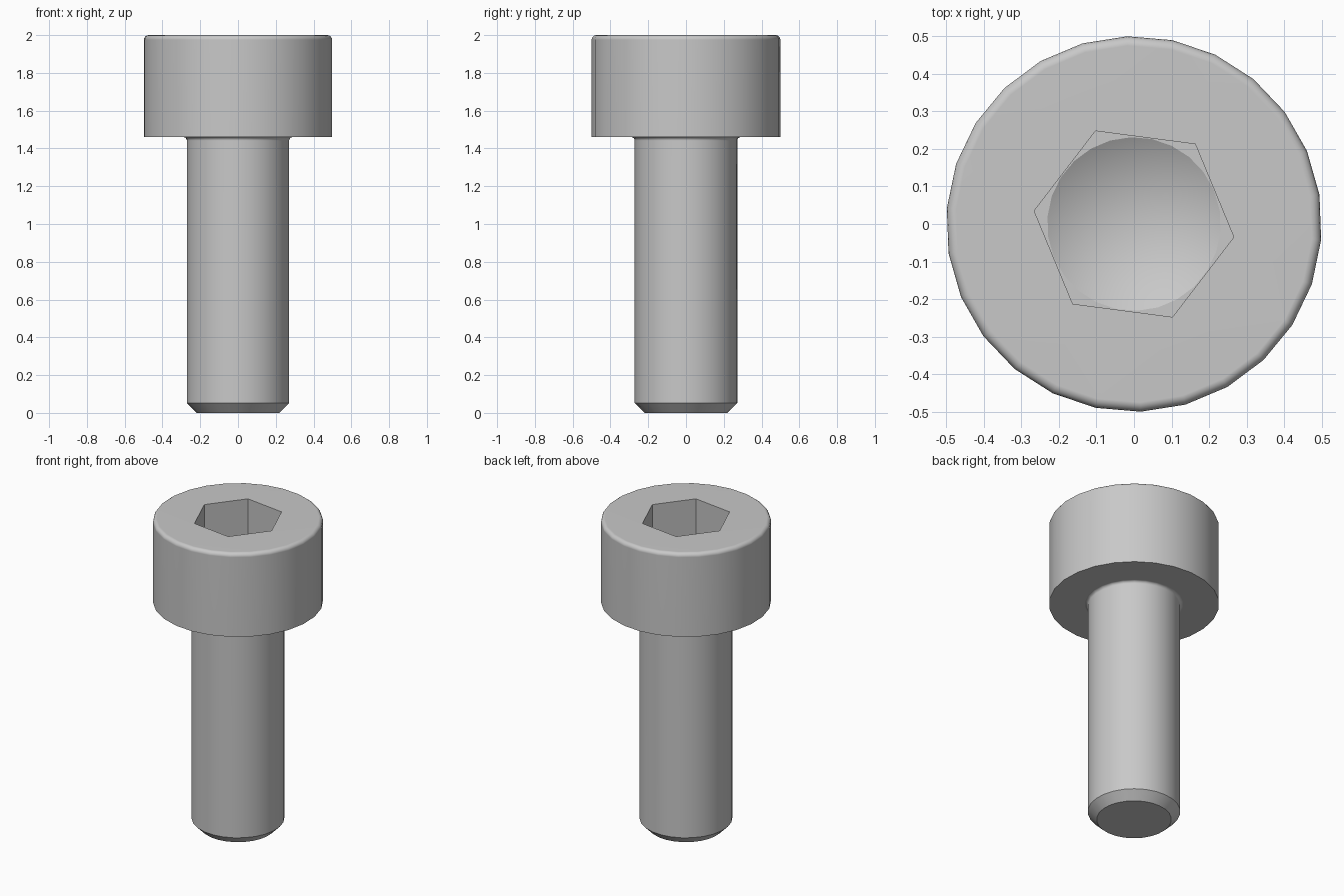
import bpy
import bmesh
from math import cos, sin, pi, radians, tan

default = bpy.data.objects.get("Cube")
if default:
    bpy.data.objects.remove(default, do_unlink=True)

SIDES, TURN = 26, radians(9)
HEX_R, HEX_TURN = 0.268, radians(-7.5)
HEAD_R, HEAD_Z, SHANK_R = 0.5, 1.46, 0.272
FLOOR_Z = 1.75

steel = bpy.data.materials.new("steel grey")
steel.use_nodes = True
colour = (0.58, 0.58, 0.58, 1)
steel.diffuse_color = colour
steel.node_tree.nodes["Principled BSDF"].inputs["Base Color"].default_value = colour

bm = bmesh.new()


def ring(r, z, n=SIDES, turn=TURN):
    """Closed loop of vertices around the z axis."""
    angles = [turn + 2 * pi * i / n for i in range(n)]
    return [bm.verts.new((r * cos(a), r * sin(a), z)) for a in angles]


def skin(a, b):
    """Quads between two loops of equal length."""
    n = len(a)
    for i in range(n):
        j = (i + 1) % n
        bm.faces.new((a[i], a[j], b[j], b[i]))


def fill_between(a, b):
    """Flat face between an outer and an inner loop."""
    edges = []
    for loop in (a, b):
        for v, w in zip(loop, loop[1:] + loop[:1]):
            edges.append(bm.edges.get((v, w)) or bm.edges.new((v, w)))
    bmesh.ops.triangle_fill(bm, edges=edges, use_beauty=True, normal=(0, 0, 1))


def arc(cr, cz, rad, start, end, steps=4):
    """Profile points of a rounded corner."""
    angles = [radians(start + (end - start) * i / steps) for i in range(steps + 1)]
    return [(cr + rad * cos(a), cz + rad * sin(a)) for a in angles]


# Outer body: chamfered tip, shank, fillet under the head, head with rounded rim
fillet, rim = 0.018, 0.025
profile = [(0.22, 0), (SHANK_R, 0.052)]
profile += arc(SHANK_R + fillet, HEAD_Z - fillet, fillet, 180, 90)
profile += [(HEAD_R, HEAD_Z)]
profile += arc(HEAD_R - rim, 2 - rim, rim, 0, 90)
rings = [ring(r, z) for r, z in profile]
for lower, upper in zip(rings, rings[1:]):
    skin(lower, upper)
bm.faces.new(rings[0])

# Hexagonal socket
hex_top = ring(HEX_R, 2, 6, HEX_TURN)
hex_floor = ring(HEX_R, FLOOR_Z, 6, HEX_TURN)
skin(hex_floor, hex_top)
fill_between(rings[-1], hex_top)

# Conical drill point in the socket floor
cone_r = HEX_R * cos(pi / 6) - 0.001
cone = ring(cone_r, FLOOR_Z)
fill_between(hex_floor, cone)
apex = bm.verts.new((0, 0, FLOOR_Z - cone_r * tan(radians(30))))
for v, w in zip(cone, cone[1:] + cone[:1]):
    bm.faces.new((v, w, apex))

bmesh.ops.recalc_face_normals(bm, faces=bm.faces[:])
mesh = bpy.data.meshes.new("socket_head_screw")
bm.to_mesh(mesh)
bm.free()
mesh.materials.append(steel)
screw = bpy.data.objects.new("socket_head_screw", mesh)
bpy.context.collection.objects.link(screw)

# Smooth shading with crisp edges
bpy.ops.object.select_all(action='DESELECT')
screw.select_set(True)
bpy.context.view_layer.objects.active = screw
bpy.ops.object.shade_smooth_by_angle(angle=radians(26))
weighted = screw.modifiers.new("weighted_normals", 'WEIGHTED_NORMAL')
weighted.keep_sharp = True
